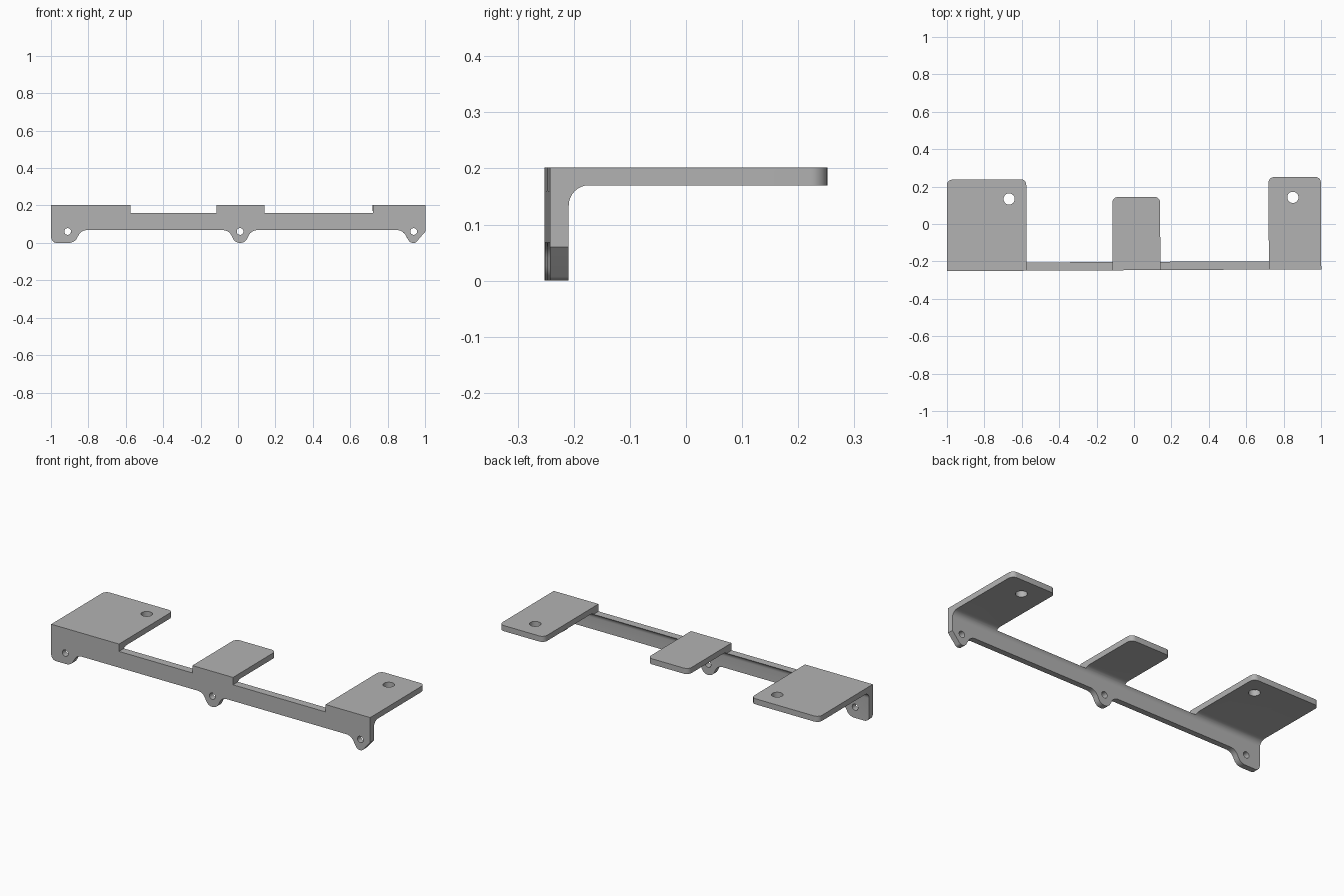
import bpy, bmesh, math
from mathutils import Vector, Matrix

if "Cube" in bpy.data.objects:
    bpy.data.objects.remove(bpy.data.objects["Cube"])

grey = bpy.data.materials.new("plain grey")
grey.use_nodes = True
grey.diffuse_color = (0.45, 0.45, 0.45, 1)
grey.node_tree.nodes["Principled BSDF"].inputs["Base Color"].default_value = grey.diffuse_color


def rounded(corners, steps=8):
    """Fillet each corner (a, b[, radius]) of an outline."""
    out = []
    for i, c in enumerate(corners):
        p = Vector(c[:2])
        if len(c) < 3:
            out.append(p)
            continue
        u = (Vector(corners[i - 1][:2]) - p).normalized()
        v = (Vector(corners[(i + 1) % len(corners)][:2]) - p).normalized()
        half = u.angle(v) / 2
        r = c[2]
        start, end = p + u * r / math.tan(half), p + v * r / math.tan(half)
        centre = p + (u + v).normalized() * r / math.sin(half)
        for k in range(steps + 1):
            d = (start - centre).lerp(end - centre, k / steps)
            # even sweep by blending the two radii spherically
            sweep = math.pi - 2 * half
            t = k / steps
            d = ((start - centre) * math.sin((1 - t) * sweep)
                 + (end - centre) * math.sin(t * sweep)) / math.sin(sweep)
            out.append(centre + d)
    return out


def circle(a, b, r, n=32):
    return [Vector((a + r * math.cos(math.tau * k / n), b + r * math.sin(math.tau * k / n)))
            for k in range(n)]


PLACE = {"x": lambda p, d: (d, p.x, p.y),
         "y": lambda p, d: (p.x, d, p.y),
         "z": lambda p, d: (p.x, p.y, d)}


def prism(name, outline, axis, low, high):
    """Extrude an outline along one axis."""
    bm = bmesh.new()
    place = PLACE[axis]
    face = bm.faces.new([bm.verts.new(place(p, low)) for p in outline])
    new = bmesh.ops.extrude_face_region(bm, geom=[face])["geom"]
    shift = Vector(place(Vector((0, 0)), high - low))
    bmesh.ops.translate(bm, verts=[g for g in new if isinstance(g, bmesh.types.BMVert)], vec=shift)
    bmesh.ops.recalc_face_normals(bm, faces=bm.faces)
    mesh = bpy.data.meshes.new(name)
    bm.to_mesh(mesh)
    bm.free()
    mesh.materials.append(grey)
    ob = bpy.data.objects.new(name, mesh)
    bpy.context.collection.objects.link(ob)
    return ob


# L-shaped section: upright wall, inner fillet, flat shelf
top, shelf, front, back = 0.202, 0.17, -0.247, -0.214
bracket = prism("mounting_bracket", rounded([
    (front, -0.1), (front, top), (0.3, top), (0.3, shelf),
    (back, shelf, 0.036), (back, -0.1)]), "x", -1.1, 1.1)

# Front outline: raised tab fronts, notches and three lugs
notch, belly = 0.16, 0.068
front_outline = rounded([
    (-1, top + 0.05), (-0.575, top + 0.05), (-0.575, notch), (-0.115, notch),
    (-0.115, top + 0.05), (0.14, top + 0.05), (0.14, notch), (0.72, notch),
    (0.72, top + 0.05), (1, top + 0.05), (1, 0.06),
    (0.948, 0, 0.02), (0.918, 0, 0.03), (0.88, belly, 0.05),
    (0.07, belly, 0.05), (0.037, 0, 0.041), (-0.017, 0, 0.041), (-0.05, belly, 0.05),
    (-0.84, belly, 0.05), (-0.875, 0, 0.05), (-1, 0, 0.03)])

# Plan outline: three tabs with rounded rear corners
strip, r = -0.16, 0.03
plan_outline = rounded([
    (-1, -0.4), (1, -0.4), (1, 0.247, r), (0.72, 0.247, r), (0.72, strip),
    (0.14, strip), (0.14, 0.145, r), (-0.115, 0.145, r), (-0.115, strip),
    (-0.575, strip), (-0.575, 0.242, r), (-1, 0.242, r)])

cutters = [("INTERSECT", prism("front_cutter", front_outline, "y", -0.5, 0.5)),
           ("INTERSECT", prism("plan_cutter", plan_outline, "z", -0.3, 0.5))]
# Screw holes through the lugs and shelf tabs
for x in (-0.912, 0.01, 0.938):
    cutters.append(("DIFFERENCE", prism("lug_hole_cutter", circle(x, 0.061, 0.018), "y", -0.4, 0)))
for x, y in ((-0.667, 0.137), (0.85, 0.138)):
    cutters.append(("DIFFERENCE", prism("tab_hole_cutter", circle(x, y, 0.03), "z", 0.1, 0.3)))

for operation, cutter in cutters:
    cutter.hide_render = True
    mod = bracket.modifiers.new(cutter.name, "BOOLEAN")
    mod.operation = operation
    mod.solver = "EXACT"
    mod.object = cutter

# Bake the cuts, then turn the bracket by its slight skew
bpy.context.view_layer.update()
graph = bpy.context.evaluated_depsgraph_get()
baked = bpy.data.meshes.new_from_object(bracket.evaluated_get(graph))
bracket.modifiers.clear()
bracket.data = baked
baked.name = "mounting_bracket"
for _, cutter in cutters:
    bpy.data.objects.remove(cutter)
baked.transform(Matrix.Rotation(0.005, 4, "Z"))

bpy.ops.object.select_all(action="DESELECT")
bracket.select_set(True)
bpy.context.view_layer.objects.active = bracket
bpy.ops.object.shade_smooth_by_angle(angle=math.radians(30))
